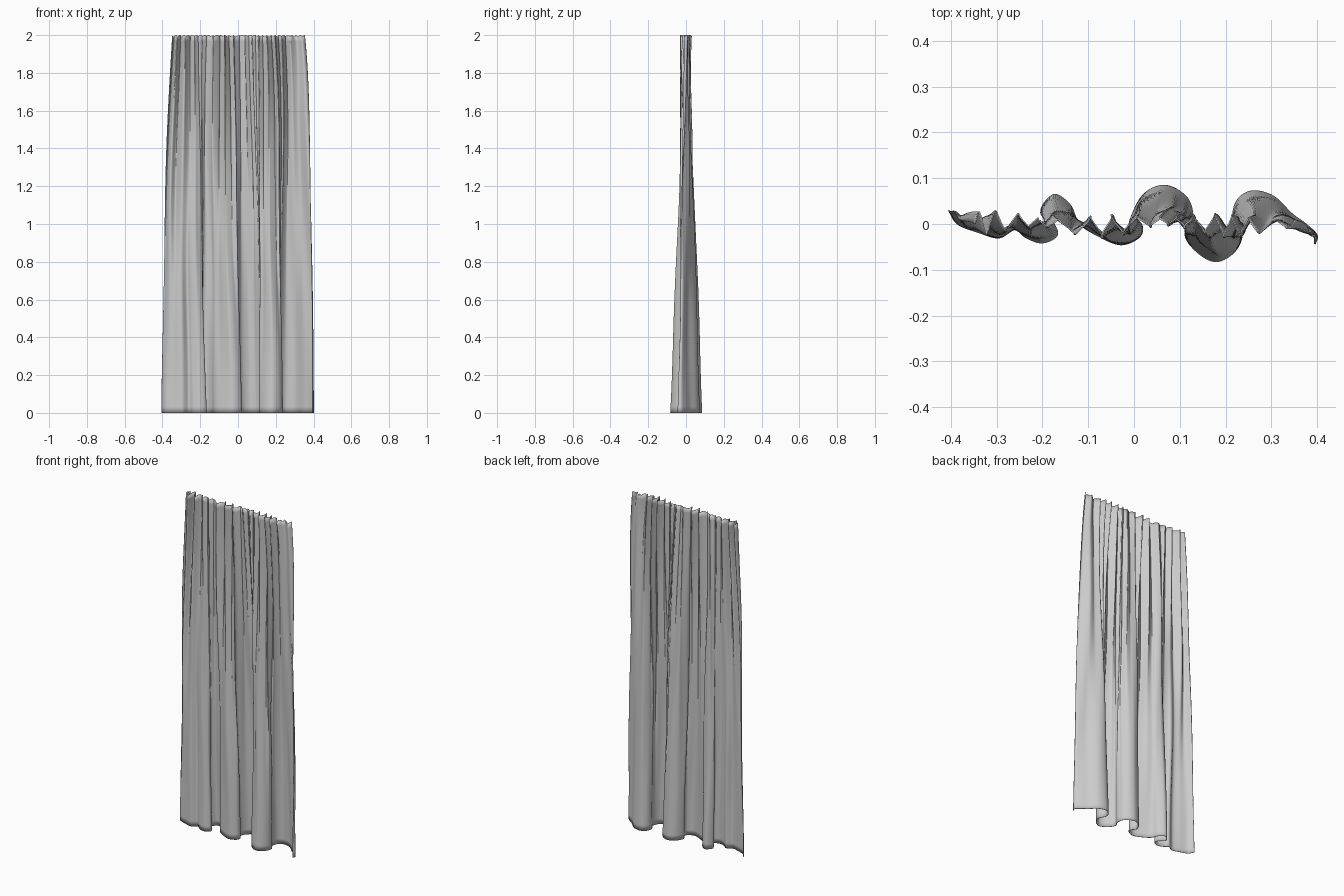
import bpy, bmesh, math
from mathutils import Vector

if "Cube" in bpy.data.objects:
    bpy.data.objects.remove(bpy.data.objects["Cube"])

NU, NZ = 300, 64

# Hem line seen from above: deep, overlapping folds
HEM = [(-.405, .03), (-.385, .0), (-.34, -.018), (-.295, -.03), (-.26, -.012),
       (-.235, -.03), (-.20, -.041), (-.168, -.025), (-.178, .005), (-.203, .03),
       (-.175, .064), (-.14, .042), (-.12, .002), (-.08, -.025), (-.03, -.045),
       (.01, -.03), (.018, -.005), (.0, .025), (.025, .068), (.07, .084),
       (.115, .058), (.128, .015), (.112, -.025), (.14, -.063), (.18, -.082),
       (.22, -.06), (.236, -.02), (.217, .02), (.228, .055), (.26, .072),
       (.305, .06), (.345, .022), (.375, .0), (.40, -.025), (.395, -.044)]


def spline(points, n):
    """Smooth curve through the points, resampled evenly along its length."""
    p = [Vector(q) for q in points]
    p = [2 * p[0] - p[1]] + p + [2 * p[-1] - p[-2]]
    fine = []
    for i in range(1, len(p) - 2):
        a, b, c, d = p[i - 1:i + 3]
        for k in range(20):
            s = k / 20
            fine.append(0.5 * (2 * b + (c - a) * s + (2 * a - 5 * b + 4 * c - d) * s * s
                               + (3 * b - a - 3 * c + d) * s ** 3))
    fine.append(p[-2])
    dist = [0.0]
    for a, b in zip(fine, fine[1:]):
        dist.append(dist[-1] + (b - a).length)
    out, j = [], 0
    for i in range(n + 1):
        target = dist[-1] * i / n
        while j < len(dist) - 2 and dist[j + 1] < target:
            j += 1
        f = (target - dist[j]) / (dist[j + 1] - dist[j])
        out.append(fine[j].lerp(fine[j + 1], min(f, 1)))
    return out


def gather(u):
    """Narrow irregular pleats pinched along the heading."""
    ph = 2 * math.pi * (15 * u + 0.35 * math.sin(9 * u) + 0.12 * math.sin(31 * u))
    amp = 0.018 + 0.008 * math.sin(17 * u + 1)
    x = -0.347 + 0.70 * u + 0.006 * math.sin(2 * ph) * math.sin(math.pi * u)
    return x, amp * math.sin(ph), 0.006 * math.sin(13 * u)


hem = spline(HEM, NU)
bm = bmesh.new()
rows = []
for j in range(NZ + 1):
    t = j / NZ
    row = []
    for i in range(NU + 1):
        u = i / NU
        gx, pleat, drift = gather(u)
        x = hem[i].x * (1 - t) + gx * t
        y = hem[i].y * (1 - t) + pleat * t ** 1.7 + drift * t
        # Bowed side edges and soft wandering creases
        x *= 1 + (0.10 + 0.06 * t if u < 0.5 else 0.08 + 0.42 * t ** 3) * t * (1 - t)
        soft = 4 * t * (1 - t)
        y += 0.009 * soft * math.sin(47 * u + 4 * t) * math.sin(5 * t + 11 * u)
        x += 0.004 * soft * math.sin(6 * t + 19 * u)
        z = 2 * t - 0.004 * t ** 40 * (1 + math.sin(200 * u))
        row.append(bm.verts.new((x, y, z)))
    rows.append(row)
for a, b in zip(rows, rows[1:]):
    for i in range(NU):
        bm.faces.new((a[i], a[i + 1], b[i + 1], b[i]))
for f in bm.faces:
    f.smooth = True

mesh = bpy.data.meshes.new("curtain")
bm.to_mesh(mesh)
bm.free()
curtain = bpy.data.objects.new("curtain", mesh)
bpy.context.collection.objects.link(curtain)

# Thin cloth with a softly shaded rim
cloth = curtain.modifiers.new("cloth_thickness", 'SOLIDIFY')
cloth.thickness = 0.003
cloth.offset = 0
